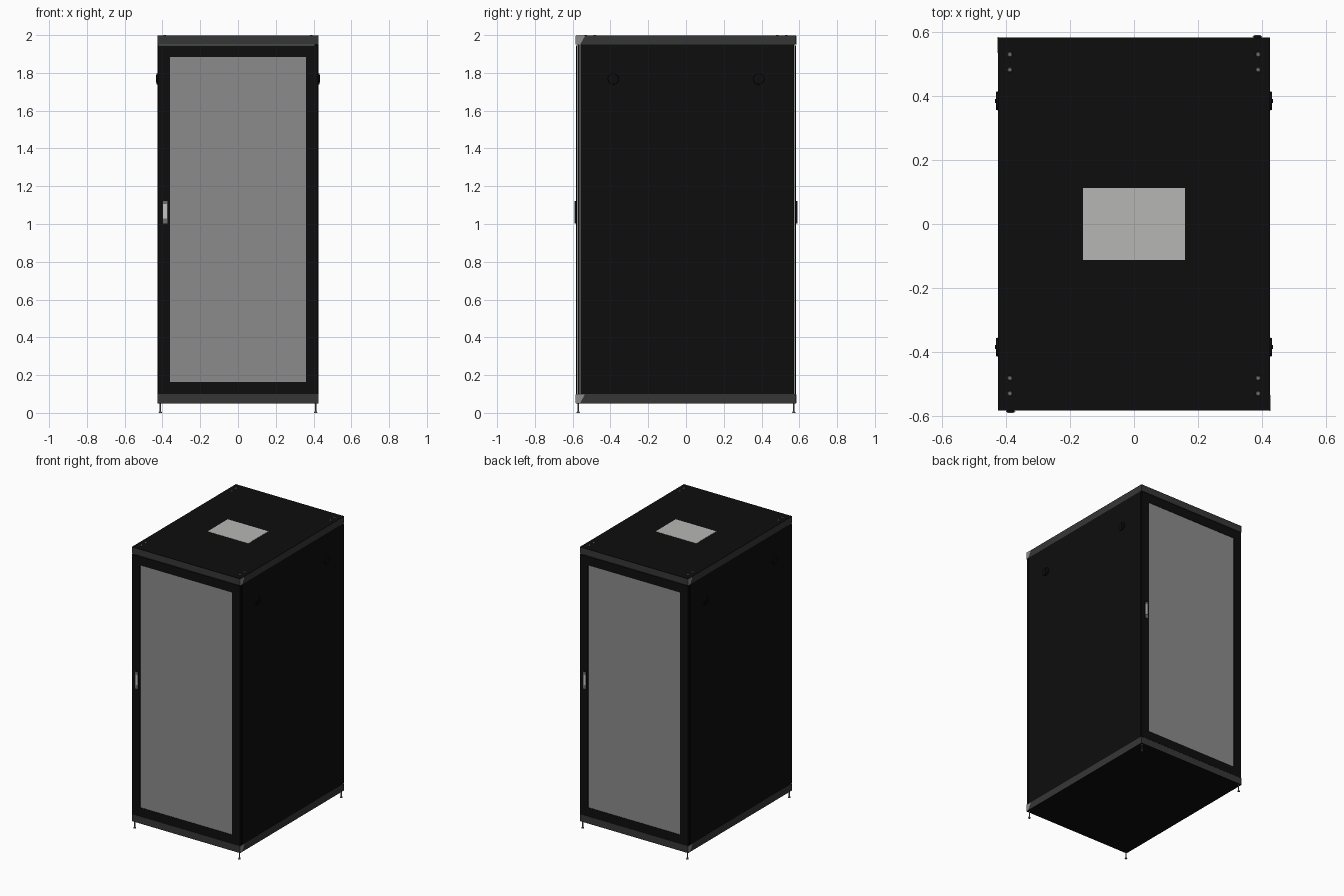
import bpy, bmesh, math
from mathutils import Matrix, Vector

if "Cube" in bpy.data.objects:
    bpy.data.objects.remove(bpy.data.objects["Cube"])


def material(name, r, g, b):
    m = bpy.data.materials.new(name)
    m.use_nodes = True
    m.diffuse_color = (r, g, b, 1)
    m.node_tree.nodes["Principled BSDF"].inputs["Base Color"].default_value = (r, g, b, 1)
    return m


BLACK = material("black paint", 0.0042, 0.0042, 0.0042)
RAIL = material("dark grey rail", 0.037, 0.037, 0.037)
MESH = material("grey door mesh", 0.26, 0.26, 0.26)
VENT = material("light grey vent", 0.47, 0.47, 0.46)
SEAM = material("grey inner frame", 0.25, 0.25, 0.25)
STEEL = material("steel", 0.15, 0.15, 0.15)
SILVER = material("silver", 0.55, 0.55, 0.55)

HALF_TURN = Matrix.Rotation(math.pi, 4, "Z")


def finish(name, bm, *mats, turn=False):
    """Turn the bmesh into an object, optionally rotated half a turn about z."""
    if turn:
        bm.transform(HALF_TURN)
    me = bpy.data.meshes.new(name)
    bm.to_mesh(me)
    bm.free()
    for m in mats:
        me.materials.append(m)
    ob = bpy.data.objects.new(name, me)
    bpy.context.collection.objects.link(ob)
    return ob


def box_mesh(lo, hi, bevel=0):
    bm = bmesh.new()
    lo, hi = Vector(lo), Vector(hi)
    bmesh.ops.create_cube(bm, size=1, matrix=Matrix.Translation((lo + hi) / 2)
                          @ Matrix.Diagonal((hi - lo).to_4d()))
    if bevel:
        bmesh.ops.bevel(bm, geom=bm.edges[:], offset=bevel, segments=2, affect="EDGES")
    return bm


def box(name, lo, hi, mat, turn=False, bevel=0):
    return finish(name, box_mesh(lo, hi, bevel), mat, turn=turn)


def cylinder(name, centre, r1, r2, depth, mat, axis="Z", turn=False):
    bm = bmesh.new()
    rot = Matrix.Rotation(math.pi / 2, 4, "Y") if axis == "X" else Matrix()
    bmesh.ops.create_cone(bm, cap_ends=True, segments=16, radius1=r1, radius2=r2,
                          depth=depth, matrix=Matrix.Translation(centre) @ rot)
    return finish(name, bm, mat, turn=turn)


W, D = 0.425, 0.583

# Inner frame, showing only as thin seams between the panels
box("inner_frame", (-W + 0.004, -0.573, 0.08), (W - 0.004, 0.573, 1.97), SEAM)

# Top and bottom rails with their black cover plates
box("bottom_rail", (-W, -D, 0.053), (W, D, 0.1), RAIL)
box("bottom_plate", (-W, -D, 0.05), (W, D, 0.053), BLACK)
box("top_rail", (-W, -D, 1.95), (W, D, 1.995), RAIL)
box("top_plate", (-W, -D, 1.995), (W, D, 1.998), BLACK)
box("top_vent", (-0.16, -0.113, 1.997), (0.16, 0.113, 1.999), VENT)

# Both ends and both sides repeat after half a turn
for turn, end, side in ((False, "front", "left"), (True, "back", "right")):
    # Door with a recessed mesh window
    bm = box_mesh((-W + 0.002, -D, 0.101), (W - 0.002, -0.577, 1.946))
    face = min(bm.faces, key=lambda f: f.calc_center_median().y)
    bmesh.ops.inset_region(bm, faces=[face], thickness=0.088, depth=0)
    bmesh.ops.inset_region(bm, faces=[face], thickness=0.0005, depth=-0.002)
    face.material_index = 1
    finish(end + "_door", bm, BLACK, MESH, turn=turn)

    # Door handle
    box(end + "_handle_base", (-0.4, -0.588, 1.0), (-0.371, -D, 1.125), BLACK, turn, 0.002)
    box(end + "_handle_plate", (-0.397, -0.589, 1.003), (-0.374, -0.587, 1.122), STEEL, turn)
    box(end + "_handle_lever", (-0.396, -0.591, 1.03), (-0.377, -0.588, 1.105), SILVER, turn)

    # Side panel and hinge post
    box(side + "_side_panel", (W - 0.02, -0.558, 0.1), (W, 0.573, 1.95), BLACK, turn)
    box(side + "_hinge_post", (W - 0.02, -0.575, 0.1), (W, -0.563, 1.95), BLACK, turn)

    # Round side latches
    for y, place in ((-0.385, "a"), (0.385, "b")):
        cylinder(f"{side}_latch_{place}", (W + 0.003, y, 1.768), 0.03, 0.028, 0.008,
                 BLACK, "X", turn)
        box(f"{side}_latch_grip_{place}", (W, y - 0.006, 1.748), (W + 0.009, y + 0.006, 1.788),
            BLACK, turn)

    # Slanted light corner plates on the rails
    for z, place in ((0.053, "lower"), (1.95, "upper")):
        bm = box_mesh((W - 0.002, -D - 0.001, z), (W + 0.001, -0.535, z + 0.045))
        for v in bm.verts:
            if v.co.y > -0.55 and v.co.z < z + 0.01:
                v.co.y = -0.56
        finish(f"{side}_{place}_corner_plate", bm, MESH, turn=turn)

    # Roof screws and levelling feet
    for x, hand in ((-1, "right"), (1, "left")):
        tag = f"{end}_{hand}" if not turn else f"{end}_{'left' if x < 0 else 'right'}"
        for i, y in enumerate((-0.53, -0.482)):
            cylinder(f"{tag}_screw_{i + 1}", (x * 0.388, y, 1.998), 0.009, 0.006, 0.004,
                     STEEL, turn=turn)
        cylinder(tag + "_foot_rod", (x * 0.411, -0.571, 0.029), 0.004, 0.004, 0.05,
                 STEEL, turn=turn)
        cylinder(tag + "_foot_pad", (x * 0.411, -0.571, 0.004), 0.009, 0.006, 0.008,
                 STEEL, turn=turn)
